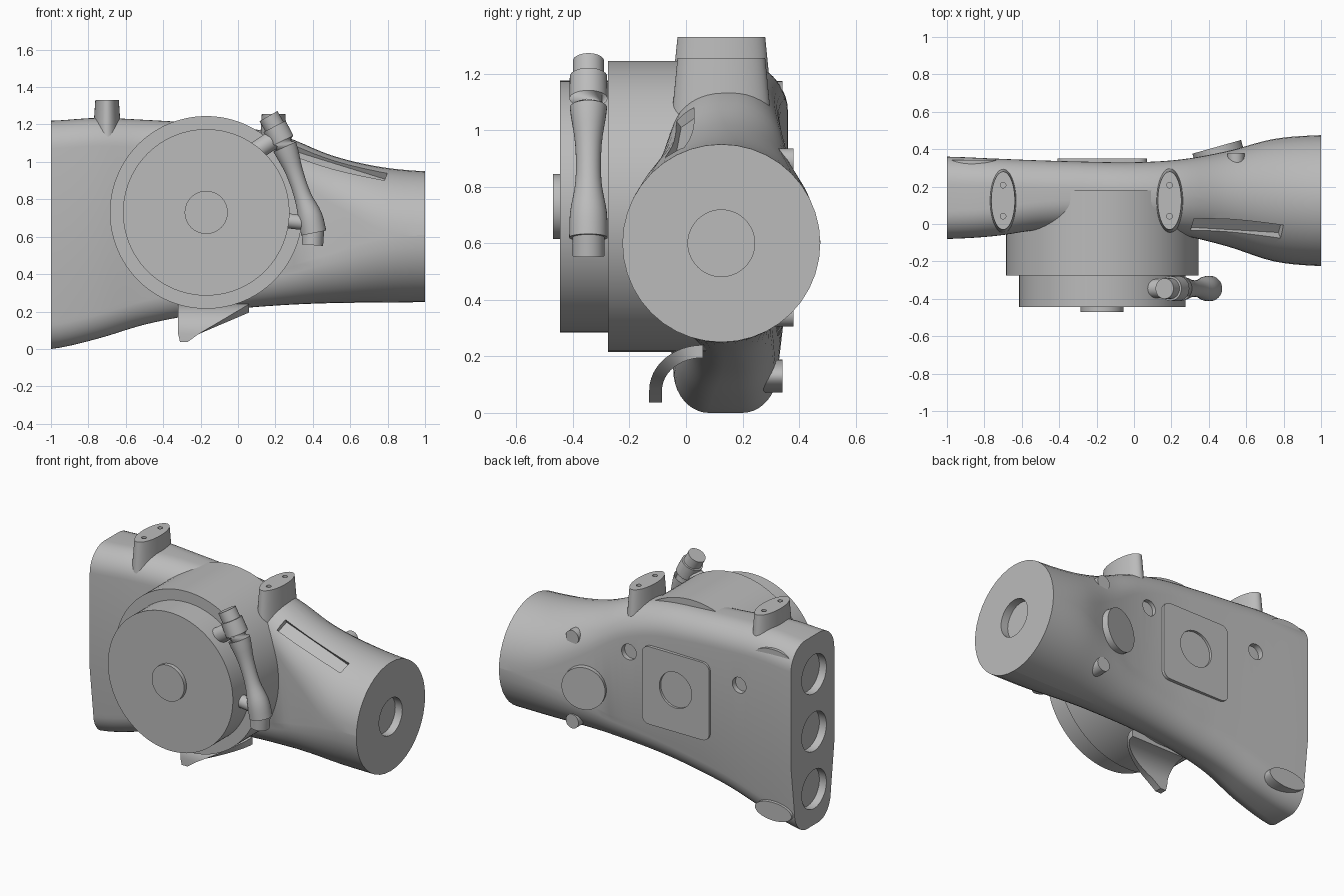
import bpy, bmesh, math
from mathutils import Vector

if "Cube" in bpy.data.objects:
    bpy.data.objects.remove(bpy.data.objects["Cube"])

grey = bpy.data.materials.new("plain grey")
grey.use_nodes = True
grey.diffuse_color = (0.5, 0.5, 0.5, 1)
grey.node_tree.nodes["Principled BSDF"].inputs["Base Color"].default_value = (0.5, 0.5, 0.5, 1)

BACK = Vector((0, 1, 0))
UP = Vector((0, 0, 1))
DRUM_X, DRUM_Z, MID_Y = -0.17, 0.73, 0.125


def loft(name, rings):
    """Skin a closed solid through rings that have equal point counts."""
    bm = bmesh.new()
    loops = [[bm.verts.new(p) for p in ring] for ring in rings]
    n = len(loops[0])
    for a, b in zip(loops, loops[1:]):
        for i in range(n):
            j = (i + 1) % n
            bm.faces.new((a[i], a[j], b[j], b[i]))
    bm.faces.new(loops[0])
    bm.faces.new(loops[-1])
    bmesh.ops.recalc_face_normals(bm, faces=bm.faces)
    mesh = bpy.data.meshes.new(name)
    bm.to_mesh(mesh)
    bm.free()
    obj = bpy.data.objects.new(name, mesh)
    bpy.context.collection.objects.link(obj)
    mesh.materials.append(grey)
    smooth(obj)
    return obj


def smooth(obj):
    bpy.ops.object.select_all(action='DESELECT')
    obj.select_set(True)
    bpy.context.view_layer.objects.active = obj
    bpy.ops.object.shade_smooth_by_angle(angle=math.radians(35))


def ellipse(centre, u, v, n=48):
    return [centre + u * math.cos(math.tau * i / n) + v * math.sin(math.tau * i / n) for i in range(n)]


def rod(name, path, radii, n=48):
    """Round bar along a path, with one radius per point."""
    path = [Vector(p) for p in path]
    rings = []
    for i, p in enumerate(path):
        d = (path[min(i + 1, len(path) - 1)] - path[max(i - 1, 0)]).normalized()
        u = d.cross(UP if abs(d.z) < 0.9 else BACK).normalized()
        rings.append(ellipse(p, u * radii[i], d.cross(u) * radii[i], n))
    return loft(name, rings)


def disc(name, centre, axis, radius, depth):
    c, half = Vector(centre), Vector(axis).normalized() * depth / 2
    return rod(name, [c - half, c + half], [radius, radius])


def cut(obj, cutters):
    for c in cutters:
        c.hide_render = True
        mod = obj.modifiers.new("cut", 'BOOLEAN')
        mod.operation, mod.solver, mod.object = 'DIFFERENCE', 'EXACT', c
        bpy.context.view_layer.objects.active = obj
        bpy.ops.object.modifier_apply(modifier=mod.name)
        bpy.data.objects.remove(c)
    smooth(obj)


def spline(values, t):
    """Smooth interpolation through evenly spaced values, t from 0 to 1."""
    s = t * (len(values) - 1)
    i = min(int(s), len(values) - 2)
    f = s - i
    p0, p1, p2, p3 = (values[min(max(k, 0), len(values) - 1)] for k in range(i - 1, i + 3))
    m1, m2 = (p2 - p0) / 2, (p3 - p1) / 2
    return ((2 * f**3 - 3 * f**2 + 1) * p1 + (f**3 - 2 * f**2 + f) * m1
            + (3 * f**2 - 2 * f**3) * p2 + (f**3 - f**2) * m2)


# Main housing: tall rounded block at -x blending to a round tube at +x
top = [1.22, 1.235, 1.225, 1.21, 1.19, 1.135, 1.035, 0.975, 0.95]
bottom = [0, 0.055, 0.13, 0.18, 0.215, 0.235, 0.245, 0.248, 0.25]
front = [-0.08, -0.065, -0.03, -0.02, -0.03, -0.06, -0.12, -0.2, -0.225]
back = [0.36, 0.35, 0.34, 0.333, 0.33, 0.345, 0.39, 0.455, 0.475]
STATIONS, ARC = 40, 10


def section(t):
    zt, zb, yf, yb = (spline(v, t) for v in (top, bottom, front, back))
    yc, hy = (yf + yb) / 2, (yb - yf) / 2
    blend = min(max((t - 0.35) / 0.35, 0), 1)
    r = min(0.15 * (1 - blend) + hy * blend, hy, (zt - zb) / 2)
    taper = 1 - 0.16 * (1 - blend)
    kink = max(0.45, zb + r + 0.01)
    x = 2 * t - 1
    pts = []
    for quarter, (sy, cz) in enumerate([(1, zt - r), (-1, zt - r), (-1, zb + r), (1, zb + r)]):
        k = 1 if quarter < 2 else taper
        for i in range(ARC + 1):
            a = (quarter + i / ARC) * math.pi / 2
            pts.append(Vector((x, yc + k * (sy * (hy - r) + r * math.cos(a)), cz + r * math.sin(a))))
        if quarter in (1, 3):
            pts.append(Vector((x, yc + sy * hy, kink)))
    return pts


housing = loft("main_housing", [section(i / STATIONS) for i in range(STATIONS + 1)])

# Recesses in the housing: end bores, rear dimples and the long slot
cutters = [disc("bore", (-1, MID_Y, z), (1, 0, 0), 0.125, 0.1) for z in (0.23, 0.6, 0.97)]
cutters.append(disc("bore", (1, MID_Y, 0.6), (1, 0, 0), 0.118, 0.1))
cutters += [disc("dimple", (x, 0.34, 0.88), BACK, 0.05, 0.06) for x in (0.17, -0.62)]
along = Vector((0.5, -0.03, -0.155)).normalized()
across = along.cross(Vector((0, -0.57, 0.82))).normalized()
out = across.cross(along)
mid = Vector((0.55, -0.02, 0.985))
slot_ring = [along * a + across * b for a, b in ((-0.25, -0.04), (0.25, -0.04), (0.25, 0.04), (-0.25, 0.04))]
cutters.append(loft("slot_cutter", [[mid + p + out * d for p in slot_ring] for d in (-0.035, 0.15)]))
cut(housing, cutters)

# Drum, cover and hub on the front
for name, r, y0, y1 in (("drum", 0.515, -0.275, 0.18), ("drum_cover", 0.445, -0.445, -0.27), ("hub", 0.115, -0.47, -0.44)):
    rod(name, [(DRUM_X, y0, DRUM_Z), (DRUM_X, y1, DRUM_Z)], [r, r], 96)

# Two oval mounting posts, each with a pair of screw holes
for name, x, z_low, z_top in (("right_post", -0.7, 1.08, 1.33), ("left_post", 0.19, 1.0, 1.255)):
    rings = [ellipse(Vector((x, MID_Y, z)), Vector((a, 0, 0)), Vector((0, b, 0)))
             for z, a, b in ((z_low, 0.08, 0.18), (z_top, 0.063, 0.155))]
    post = loft(name, rings)
    cut(post, [disc("screw_hole", (x, MID_Y + s * 0.083, z_top), UP, 0.015, 0.04) for s in (-1, 1)])

# Pipe elbow beside the drum cover, with a stub at each end and two webs
PIPE_Y = -0.345
pipe_x = [0.195, 0.25, 0.3, 0.345, 0.385, 0.405]
pipe_z = [1.19, 1.08, 0.95, 0.82, 0.71, 0.62]
pipe_r = [0.066, 0.066, 0.047, 0.046, 0.065, 0.068]
steps = [i / 20 for i in range(21)]
rod("side_pipe", [(spline(pipe_x, t), PIPE_Y, spline(pipe_z, t)) for t in steps], [spline(pipe_r, t) for t in steps], 32)
rod("upper_pipe_stub", [(0.2, PIPE_Y, 1.18), (0.163, PIPE_Y, 1.245)], [0.055] * 2)
rod("lower_pipe_stub", [(0.405, PIPE_Y, 0.65), (0.398, PIPE_Y, 0.555)], [0.057] * 2)
rod("lower_web", [(0.22, PIPE_Y, 0.69), (0.4, PIPE_Y, 0.67)], [0.04] * 2)
rod("upper_web", [(0.1, PIPE_Y, 1.06), (0.22, PIPE_Y, 1.14)], [0.05] * 2)

# Curved lip below: strip thickness in y and z, right edge sloping
lip = []
for i in range(13):
    a = math.pi / 2 * i / 12
    cy, cz = 0.06, 0.08
    o = Vector((0, cy - 0.19 * math.sin(a), cz + 0.16 * math.cos(a)))
    n = Vector((0, cy - 0.145 * math.sin(a), cz + 0.115 * math.cos(a)))
    x1 = 0.06 - 0.27 * math.sin(a / 2) ** 2 * 2
    lip.append([Vector((x, p.y, p.z)) for x, p in ((-0.32, o), (x1, o), (x1, n), (-0.32, n))])
lip.append([Vector((x, y, 0.037)) for x, y in ((-0.31, -0.13), (-0.27, -0.13), (-0.27, -0.085), (-0.31, -0.085))])
loft("lower_lip", lip)

# Rear cover plate with rounded corners and a round window
corner = 0.05
plate = []
for q, (sx, sz) in enumerate([(1, 1), (-1, 1), (-1, -1), (1, -1)]):
    for i in range(7):
        a = (q + i / 6) * math.pi / 2
        plate.append(Vector((DRUM_X + sx * 0.19 + corner * math.cos(a), 0, 0.71 + sz * 0.2 + corner * math.sin(a))))
rear = loft("rear_plate", [[p + BACK * y for p in plate] for y in (0.3, 0.35)])
cut(rear, [disc("window", (DRUM_X, 0.35, DRUM_Z), BACK, 0.115, 0.03)])

# Rear round pads
disc("rear_round_pad", (0.46, 0.35, 0.6), (-0.27, 0.96, 0), 0.135, 0.13)
for name, z in (("upper_pin", 0.89), ("lower_pin", 0.35)):
    disc(name, (0.545, 0.3, z), BACK, 0.045, 0.16)
for name, z in (("upper_corner_pad", 1.115), ("lower_corner_pad", 0.13)):
    loft(name, [ellipse(Vector((-0.86, y, z)), Vector((0.13, 0, 0)), UP * 0.058) for y in (0.2, 0.342)])
